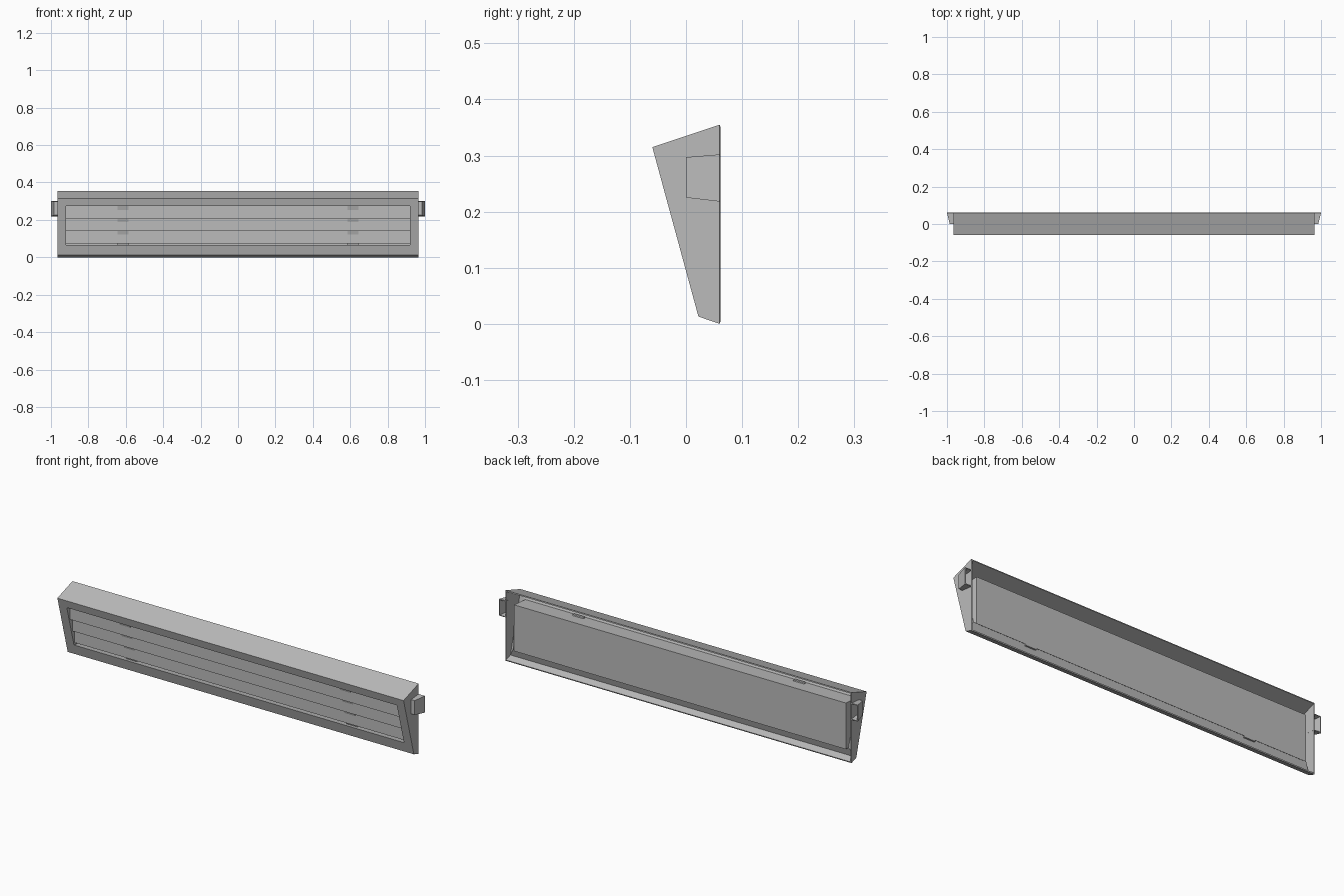
import bpy
import bmesh

old = bpy.data.objects.get("Cube")
if old:
    bpy.data.objects.remove(old, do_unlink=True)

grey = bpy.data.materials.new("mid grey")
grey.use_nodes = True
tone = (0.5, 0.5, 0.5, 1)
grey.diffuse_color = tone
grey.node_tree.nodes["Principled BSDF"].inputs["Base Color"].default_value = tone


def front_y(z):
    """Depth of the leaning front plane at height z."""
    return -0.06 + (0.315 - z) * 0.272


def ring(x0, x1, bottom, top):
    """Rectangle seen from the front; bottom and top are (y, z)."""
    return [(x0, *bottom), (x1, *bottom), (x1, *top), (x0, *top)]


def make(name, rings, wall=0, cap_back=False, mirror=False):
    """Skin a series of rectangles from back to front and cap the last one."""
    bm = bmesh.new()
    rows = [[bm.verts.new(p) for p in r] for r in rings]
    for a, b in zip(rows, rows[1:]):
        for i in range(4):
            j = (i + 1) % 4
            bm.faces.new((a[i], a[j], b[j], b[i]))
    bm.faces.new(rows[-1])
    if cap_back:
        bm.faces.new(rows[0][::-1])
    mesh = bpy.data.meshes.new(name)
    bm.to_mesh(mesh)
    bm.free()
    mesh.materials.append(grey)
    obj = bpy.data.objects.new(name, mesh)
    bpy.context.collection.objects.link(obj)
    if wall:
        mod = obj.modifiers.new("wall", "SOLIDIFY")
        mod.thickness = wall
        mod.offset = -1
        mod.use_even_offset = True
    if mirror:
        obj.modifiers.new("mirror", "MIRROR")
    return obj


# Open-backed housing: outer shell, front frame and recessed tray
W, H = 0.965, 0.92
make("housing", [
    ring(-W, W, (0.06, 0), (0.06, 0.355)),
    ring(-W, W, (front_y(0.013), 0.013), (-0.06, 0.315)),
    ring(-H, H, (front_y(0.065), 0.065), (front_y(0.275), 0.275)),
    ring(-H, H, (0.043, 0.06), (0.043, 0.282)),
], wall=0.005)

# Upright louvre slats stepping back with the lean of the front
for n, z in enumerate((0.075, 0.14, 0.205)):
    y = front_y(z) + 0.008
    make(f"slat_{n + 1}", [
        ring(-H, H, (y + 0.01, z), (y + 0.01, z + 0.075)),
        ring(-H, H, (y, z), (y, z + 0.075)),
    ], cap_back=True)

# Leaning ribs that carry the slats
lo, hi = 0.052, 0.288
make("slat_ribs", [
    ring(0.585, 0.645, (front_y(lo) + d, lo), (front_y(hi) + d, hi))
    for d in (0.033, 0.021)
], cap_back=True, mirror=True)

# Hollow tapered mounting clips on both ends
make("end_clips", [
    ring(0.96, 1.0, (0.06, 0.218), (0.06, 0.302)),
    ring(0.96, 0.985, (0, 0.225), (0, 0.297)),
], wall=0.004, mirror=True)
